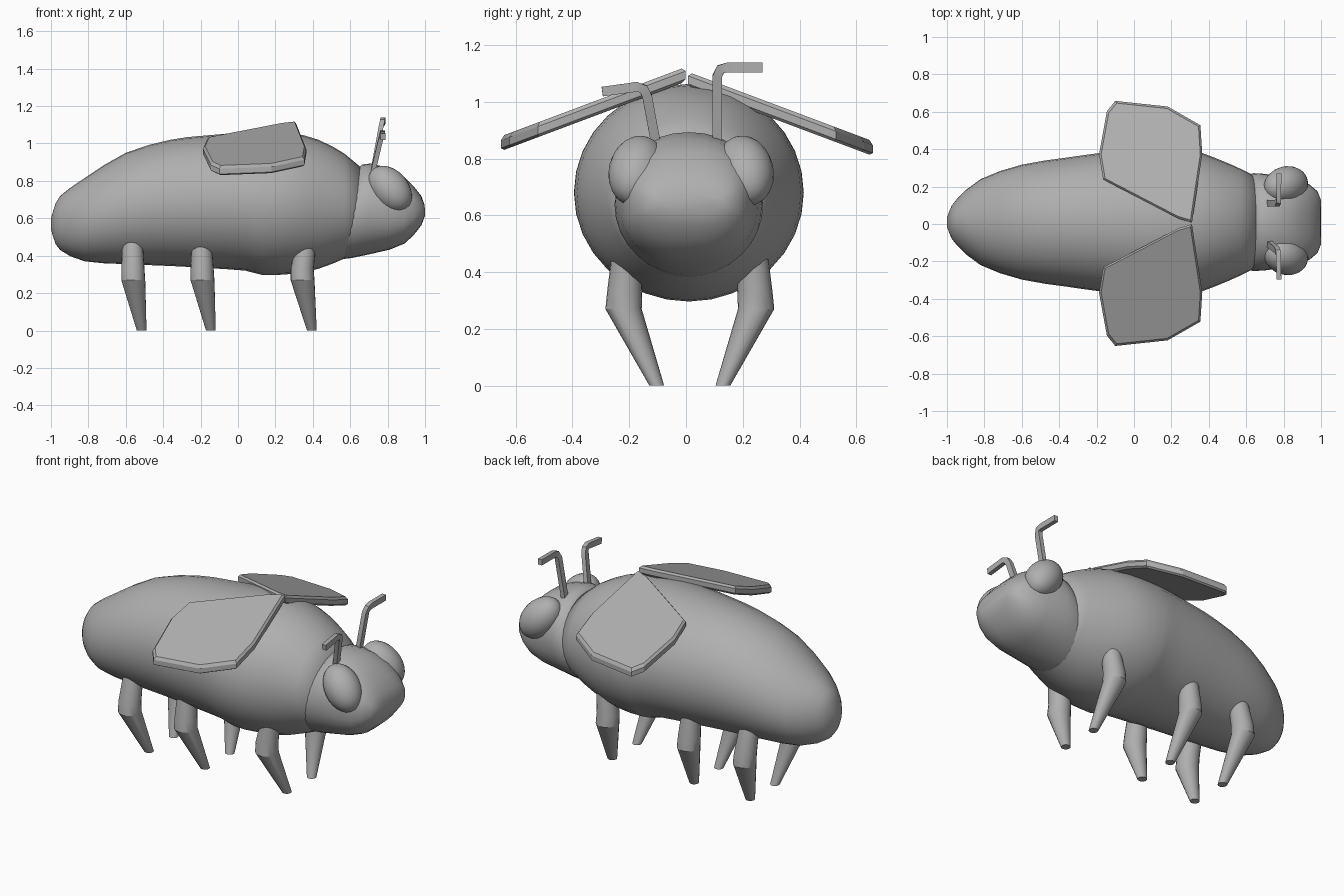
import bpy, bmesh, math
from mathutils import Vector, Matrix

if "Cube" in bpy.data.objects:
    bpy.data.objects.remove(bpy.data.objects["Cube"])

# One mid-grey colour for the whole insect
grey = bpy.data.materials.new("mid_grey")
grey.diffuse_color = (.43, .43, .43, 1)
grey.use_nodes = True
grey.node_tree.nodes["Principled BSDF"].inputs["Base Color"].default_value = grey.diffuse_color


def finish(name, bm, angle=40):
    bmesh.ops.recalc_face_normals(bm, faces=bm.faces)
    me = bpy.data.meshes.new(name)
    bm.to_mesh(me)
    bm.free()
    me.materials.append(grey)
    ob = bpy.data.objects.new(name, me)
    bpy.context.collection.objects.link(ob)
    bpy.ops.object.select_all(action='DESELECT')
    bpy.context.view_layer.objects.active = ob
    ob.select_set(True)
    bpy.ops.object.shade_smooth_by_angle(angle=math.radians(angle))
    return ob


def skin(name, rings, angle=40):
    """Join equal-sized rings of points into a closed tube."""
    bm = bmesh.new()
    vs = [[bm.verts.new(p) for p in r] for r in rings]
    n = len(vs[0])
    for a, b in zip(vs, vs[1:]):
        for i in range(n):
            j = (i + 1) % n
            bm.faces.new((a[i], a[j], b[j], b[i]))
    bm.faces.new(vs[0])
    bm.faces.new(vs[-1])
    return finish(name, bm, angle)


def refine(rows):
    """Insert a smoothly interpolated section between each pair."""
    out = []
    for i in range(len(rows) - 1):
        p, q = rows[i], rows[i + 1]
        out.append(p)
        if 0 < i < len(rows) - 2:
            o, r = rows[i - 1], rows[i + 2]
            out.append(tuple((9 * (b + c) - a - d) / 16 for a, b, c, d in zip(o, p, q, r)))
    return out + [rows[-1]]


def spow(v, e):
    return math.copysign(abs(v) ** e, v)


def loft(name, sections, n=32, cy=0.01):
    """Sections: x bottom, z bottom, x top, z top, half width, squareness."""
    rings = []
    for xb, zb, xt, zt, w, e in sections:
        ring = []
        for i in range(n):
            a = 2 * math.pi * i / n
            t = 0.5 + 0.5 * spow(math.sin(a), e)
            ring.append((xb + (xt - xb) * t, cy + w * spow(math.cos(a), e), zb + (zt - zb) * t))
        rings.append(ring)
    return skin(name, rings, 70)


# Body: thorax and abdomen in one tapering form
body = [(-1.0, .54, .60, .025), (-.985, .49, .65, .065), (-.95, .43, .72, .12),
        (-.82, .37, .815, .23), (-.6, .355, .95, .307), (-.36, .345, 1.02, .345),
        (-.18, .335, 1.042, .37), (.04, .32, 1.06, .395), (.13, .297, 1.063, .405),
        (.28, .302, 1.057, .395), (.43, .33, 1.02, .345), (.57, .385, .945, .285),
        (.66, .43, .87, .24)]
loft("body", refine([(x, b, x, t, w, 1) for x, b, t, w in body]))

# Head: slanted back rim and blunt, squarish face
loft("head", [(.56, .382, .64, .865, .25, 1), (.61, .388, .665, .888, .262, 1),
              (.69, .405, .71, .893, .258, .95), (.81, .432, .81, .868, .243, .85),
              (.89, .465, .885, .825, .225, .8), (.94, .51, .94, .77, .2, .78),
              (.982, .565, .98, .72, .165, .75), (1.0, .615, .998, .67, .12, .75)])

for s, side in ((-1, "right"), (1, "left")):
    # Eyes: egg shapes leaning inward at the top
    bm = bmesh.new()
    bmesh.ops.create_uvsphere(bm, u_segments=24, v_segments=14, radius=1)
    m = (Matrix.Translation((.812, .018 + s * .19, .757))
         @ Matrix.Rotation(math.radians(s * 14), 4, 'X')
         @ Matrix.Rotation(math.radians(-40), 4, 'Y')
         @ Matrix.Diagonal((.10, .10, .14, 1)))
    bmesh.ops.transform(bm, matrix=m, verts=bm.verts)
    finish(side + "_eye", bm)

    # Wings: thin sloping plates with a chamfered rim
    outline = [(.31, .004), (.24, .025), (-.03, .165), (-.165, .235), (-.187, .37),
               (-.145, .60), (-.10, .655), (.18, .625), (.355, .525), (.365, .37)]
    c = (.1, .36)
    top = 1.124 if s < 0 else 1.107
    rings = []
    for scale, dz in ((.96, -.052), (1, -.042), (1, -.014), (.96, 0)):
        ring = []
        for x, y in outline:
            x2, y2 = c[0] + (x - c[0]) * scale, c[1] + (y - c[1]) * scale
            ring.append((x2, s * y2 + .003, top - .375 * y2 + dz))
        rings.append(ring)
    skin(side + "_wing", rings, 20)

    # Legs: upper and lower segment meeting at a knee
    for pos, xt, xk, xf, yt, zt in (("rear", -.565, -.56, -.515, .195, .525),
                                    ("middle", -.195, -.19, -.145, .225, .49),
                                    ("front", .365, .345, .395, .235, .475)):
        path = [(xt, yt, zt, .052), (xk - .002, .243, .33, .062),
                (xk, .247, .27, .064), (xf, .13, 0, .026)]
        off = 0 if s > 0 else .027
        rings = [[(x + r * math.cos(k * math.pi / 10), s * y + off + r * math.sin(k * math.pi / 10), z)
                  for k in range(20)] for x, y, z, r in path]
        skin(f"{side}_{pos}_leg", rings, 21)

    # Antennae: bent square rods, differing slightly left to right
    if s > 0:
        pts = [(.715, .11, .82), (.765, .11, 1.09), (.773, .122, 1.115), (.774, .145, 1.121), (.775, .27, 1.121)]
    else:
        pts = [(.715, -.10, .82), (.762, -.137, 1.02), (.770, -.150, 1.045), (.772, -.172, 1.053), (.775, -.295, 1.036)]
    pts = [Vector(p) for p in pts]
    rings = []
    for i, p in enumerate(pts):
        d = (pts[min(i + 1, len(pts) - 1)] - pts[max(i - 1, 0)]).normalized()
        u = d.cross(Vector((1, 0, 0))).normalized()
        v = d.cross(u)
        rings.append([p + .017 * (a * u + .75 * b * v) for a, b in ((1, 1), (-1, 1), (-1, -1), (1, -1))])
    skin(side + "_antenna", rings, 30)
